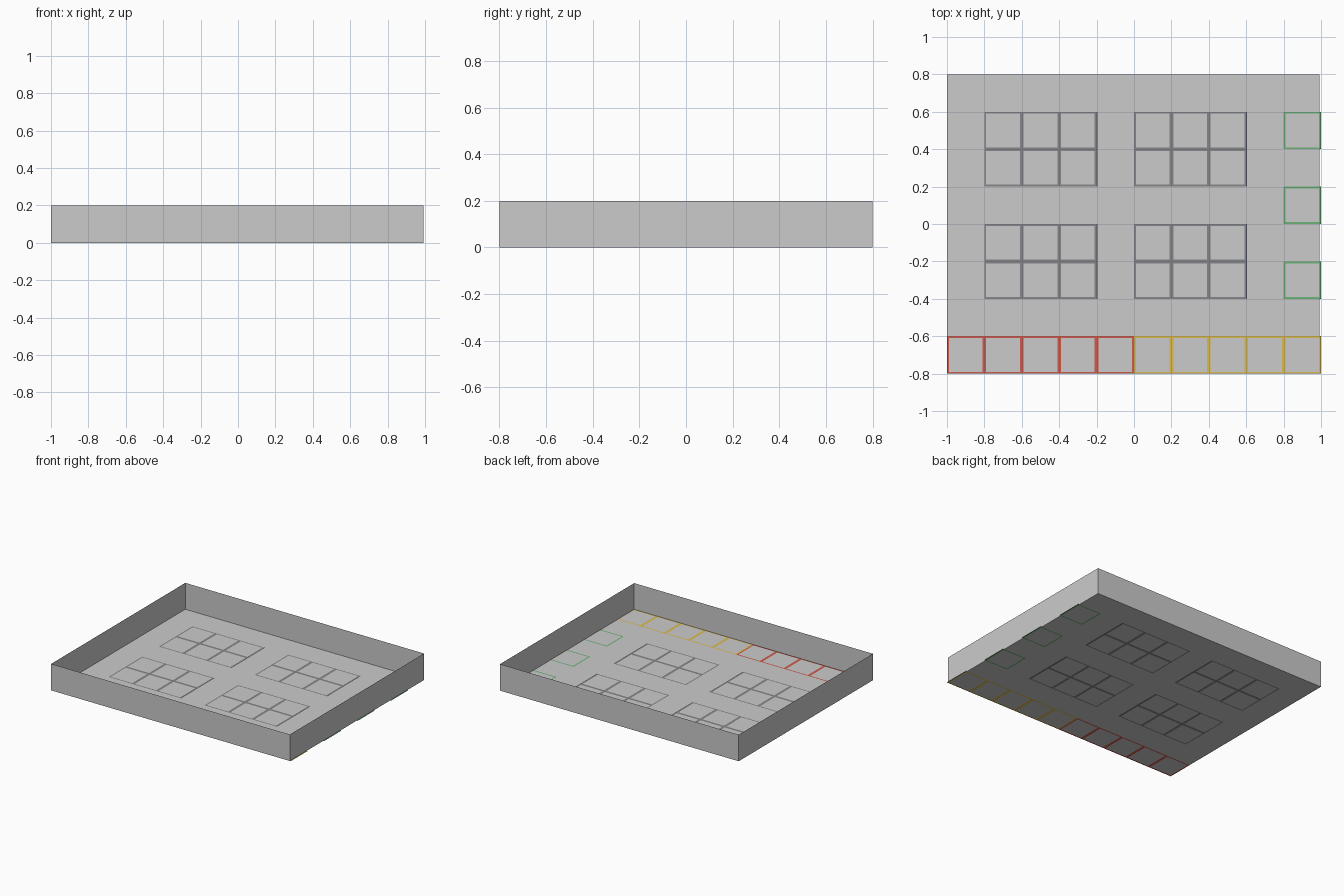
import bpy, bmesh

if "Cube" in bpy.data.objects:
    bpy.data.objects.remove(bpy.data.objects["Cube"])

X0, X1, Y, H = -1.0, 0.993, 0.8, 0.2   # tray extents
CELL, LINE, FLOOR_Z = 0.2, 0.010, 0.001


def material(name, rgb):
    m = bpy.data.materials.new(name)
    m.diffuse_color = (*rgb, 1)
    m.use_nodes = True
    m.node_tree.nodes["Principled BSDF"].inputs["Base Color"].default_value = m.diffuse_color
    return m


def finish(bm, name, mat=None):
    me = bpy.data.meshes.new(name)
    bm.to_mesh(me)
    bm.free()
    ob = bpy.data.objects.new(name, me)
    bpy.context.collection.objects.link(ob)
    if mat:
        me.materials.append(mat)
    return ob


def quad(bm, pts):
    return bm.faces.new([bm.verts.new(p) for p in pts])


def strip(bm, x0, y0, x1, y1):
    # thin painted strip seen on both faces of the floor
    quad(bm, [(x0, y0, 0.002), (x1, y0, 0.002), (x1, y1, 0.002), (x0, y1, 0.002)])
    quad(bm, [(x0, y1, 0), (x1, y1, 0), (x1, y0, 0), (x0, y0, 0)])


def cell_outline(bm, x, y):
    x1, y1 = min(x + CELL, 1.0), y + CELL
    w = LINE
    strip(bm, x, y, x1, y + w)
    strip(bm, x, y1 - w, x1, y1)
    strip(bm, x, y + w, x + w, y1 - w)
    strip(bm, x1 - w, y + w, x1, y1 - w)


def cells(name, corners, mat):
    bm = bmesh.new()
    for x, y in corners:
        cell_outline(bm, x, y)
    finish(bm, name, mat)


# floor sheet
bm = bmesh.new()
quad(bm, [(X0, -Y, FLOOR_Z), (X1, -Y, FLOOR_Z), (X1, Y, FLOOR_Z), (X0, Y, FLOOR_Z)])
finish(bm, "floor")

# four thin walls, open top
bm = bmesh.new()
ring = [(X0, -Y), (X1, -Y), (X1, Y), (X0, Y)]
for (ax, ay), (bx, by) in zip(ring, ring[1:] + ring[:1]):
    quad(bm, [(ax, ay, 0), (bx, by, 0), (bx, by, H), (ax, ay, H)])
bmesh.ops.remove_doubles(bm, verts=bm.verts, dist=1e-4)
finish(bm, "walls")

# coloured cells along the front and right edges
red = material("red", (0.62, 0.10, 0.07))
yellow = material("yellow", (0.72, 0.50, 0.07))
green = material("green", (0.15, 0.45, 0.18))
grey = material("line_grey", (0.24, 0.24, 0.25))
dark = material("dark_grey", (0.08, 0.08, 0.11))
cells("red_cells", [(-1 + CELL * i, -0.8) for i in range(5)], red)
cells("yellow_cells", [(CELL * i, -0.8) for i in range(5)], yellow)
cells("green_cells", [(0.8, y) for y in (-0.4, 0.0, 0.4)], green)

# four blocks of three by two grey cells, each with a dark right edge
edges = bmesh.new()
for n, (bx, by) in enumerate([(-0.8, -0.4), (0.0, -0.4), (-0.8, 0.2), (0.0, 0.2)]):
    cells(f"cell_block_{n + 1}",
          [(bx + CELL * i, by + CELL * j) for i in range(3) for j in range(2)], grey)
    strip(edges, bx + 0.6, by, bx + 0.605, by + 0.4)
finish(edges, "block_dark_edges", dark)
